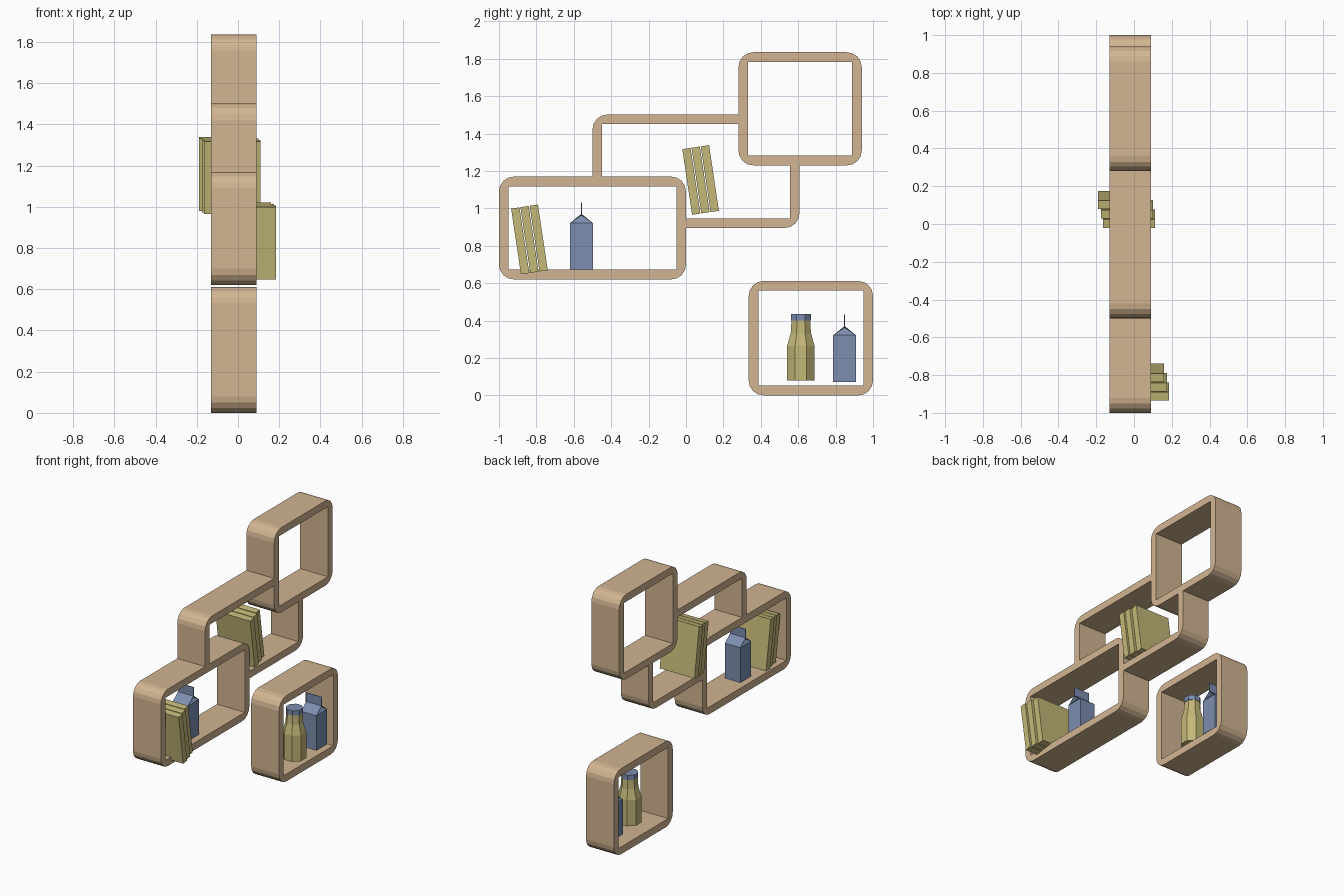
import bpy, bmesh, math

if "Cube" in bpy.data.objects:
    bpy.data.objects.remove(bpy.data.objects["Cube"])

X0, X1 = -0.13, 0.09      # shelf depth range
WALL, RAD, SEG = 0.052, 0.08, 4


def material(name, rgb):
    m = bpy.data.materials.new(name)
    m.diffuse_color = (*rgb, 1)
    m.use_nodes = True
    m.node_tree.nodes["Principled BSDF"].inputs["Base Color"].default_value = m.diffuse_color
    return m


WOOD = material("wood", (0.64, 0.46, 0.285))
YELLOW = material("yellow", (0.55, 0.48, 0.19))
BLUE = material("blue", (0.20, 0.27, 0.43))


def finish(name, bm, mat):
    bmesh.ops.recalc_face_normals(bm, faces=bm.faces)
    me = bpy.data.meshes.new(name)
    bm.to_mesh(me)
    bm.free()
    me.materials.append(mat)
    ob = bpy.data.objects.new(name, me)
    bpy.context.collection.objects.link(ob)
    return ob


def arc(cy, cz, r, start):
    """Quarter circle, counter-clockwise, in the yz plane."""
    return [(cy + r * math.cos(math.radians(start + 90 * i / SEG)),
             cz + r * math.sin(math.radians(start + 90 * i / SEG))) for i in range(SEG + 1)]


def extrude_to_depth(bm, faces):
    ret = bmesh.ops.extrude_face_region(bm, geom=faces)
    vs = [g for g in ret["geom"] if isinstance(g, bmesh.types.BMVert)]
    bmesh.ops.translate(bm, verts=vs, vec=(X1 - X0, 0, 0))


def box_frame(name, y0, y1, z0, z1):
    """Rounded outer outline with a sharp rectangular opening."""
    bm = bmesh.new()
    corners = [(y1, z1, -1, -1), (y0, z1, 1, -1), (y0, z0, 1, 1), (y1, z0, -1, 1)]
    outer, inner = [], []
    for k, (y, z, sy, sz) in enumerate(corners):
        pts = arc(y + sy * RAD, z + sz * RAD, RAD, 90 * k)
        outer.append([bm.verts.new((X0, *p)) for p in pts])
        inner.append(bm.verts.new((X0, y + sy * WALL, z + sz * WALL)))
    faces = []
    for k in range(4):
        n = (k + 1) % 4
        for a, b in zip(outer[k], outer[k][1:]):
            faces.append(bm.faces.new((inner[k], a, b)))
        faces.append(bm.faces.new((inner[k], outer[k][-1], outer[n][0], inner[n])))
    extrude_to_depth(bm, faces)
    return finish(name, bm, WOOD)


def elbow(name, outline):
    bm = bmesh.new()
    f = bm.faces.new([bm.verts.new((X0, *p)) for p in outline])
    extrude_to_depth(bm, [f])
    return finish(name, bm, WOOD)


# Shelf boxes
box_frame("long_box", -1.0, 0.0, 0.62, 1.17)
box_frame("upper_box", 0.28, 0.94, 1.23, 1.835)
box_frame("lower_box", 0.335, 1.0, 0.0, 0.612)

# Connecting elbows between the boxes
elbow("upper_elbow", [(0.28, 1.45), (0.28, 1.502)] + arc(-0.5 + RAD, 1.502 - RAD, RAD, 90)
      + [(-0.5, 1.17), (-0.448, 1.17), (-0.448, 1.45)])
elbow("lower_elbow", [(0.0, 0.945), (0.0, 0.895)] + arc(0.607 - RAD, 0.895 + RAD, RAD, 270)
      + [(0.607, 1.23), (0.556, 1.23), (0.556, 0.945)])


# Leaning books
def books(name, dx, cy, cz):
    tilt = math.radians(8.5)
    for i, x in enumerate((-0.0275, -0.0375, -0.0525)):
        off = (i - 1) * 0.05
        bm = bmesh.new()
        bmesh.ops.create_cube(bm, size=1)
        bmesh.ops.scale(bm, vec=(0.275, 0.045, 0.355), verts=bm.verts)
        ob = finish(f"{name}_{i + 1}", bm, YELLOW)
        ob.location = (x + dx, cy + off * math.cos(tilt), cz + off * math.sin(tilt))
        ob.rotation_euler.x = tilt


books("middle_book", 0.0, 0.078, 1.152)
books("left_book", 0.075, -0.837, 0.834)


# Gable-top cartons with folded-in ends and a sealed top fin
def carton(name, cx, cy, z):
    h, zt, zr, zf, t, fold = 0.061, 0.25, 0.297, 0.36, 0.002, 0.035
    bm = bmesh.new()

    def v(x, y, zz):
        return bm.verts.new((cx + x, cy + y, z + zz))

    sq = [(-h, -h), (h, -h), (h, h), (-h, h)]
    lo = [v(*p, 0) for p in sq]
    up = [v(*p, zt) for p in sq]
    fin_lo = [v(x, math.copysign(t, y), zr) for x, y in sq]
    fin_up = [v(x, math.copysign(t, y), zf) for x, y in sq]
    left, right = v(-h + fold, 0, zr - 0.006), v(h - fold, 0, zr - 0.006)
    bm.faces.new(lo)
    bm.faces.new(fin_up)
    for i in range(4):
        j = (i + 1) % 4
        bm.faces.new((lo[i], lo[j], up[j], up[i]))
        bm.faces.new((fin_lo[i], fin_lo[j], fin_up[j], fin_up[i]))
    bm.faces.new((up[0], up[1], fin_lo[1], fin_lo[0]))
    bm.faces.new((up[2], up[3], fin_lo[3], fin_lo[2]))
    for a, b, p in ((1, 2, right), (3, 0, left)):
        bm.faces.new((up[a], up[b], p))
        bm.faces.new((up[b], fin_lo[b], p))
        bm.faces.new((fin_lo[b], fin_lo[a], p))
        bm.faces.new((fin_lo[a], up[a], p))
    finish(name, bm, BLUE)


carton("left_carton", -0.02, -0.559, 0.672)
carton("lower_carton", 0.008, 0.848, 0.072)


# Eight-sided bottle and cap, from (height, half-width) rings
def lathe(name, profile, mat, cx, cy, n=8):
    bm = bmesh.new()
    rings = []
    for z, a in profile:
        r = a / math.cos(math.pi / n)
        rings.append([bm.verts.new((cx + r * math.cos((i + 0.5) * math.tau / n),
                                    cy + r * math.sin((i + 0.5) * math.tau / n), z))
                      for i in range(n)])
    for p, q in zip(rings, rings[1:]):
        for i in range(n):
            j = (i + 1) % n
            bm.faces.new((p[i], p[j], q[j], q[i]))
    bm.faces.new(rings[0])
    bm.faces.new(rings[-1])
    finish(name, bm, mat)


lathe("bottle", [(0.08, 0.073), (0.265, 0.073), (0.335, 0.054), (0.40, 0.05)], YELLOW, 0.016, 0.614)
lathe("bottle_cap", [(0.40, 0.053), (0.434, 0.053)], BLUE, 0.016, 0.614)
